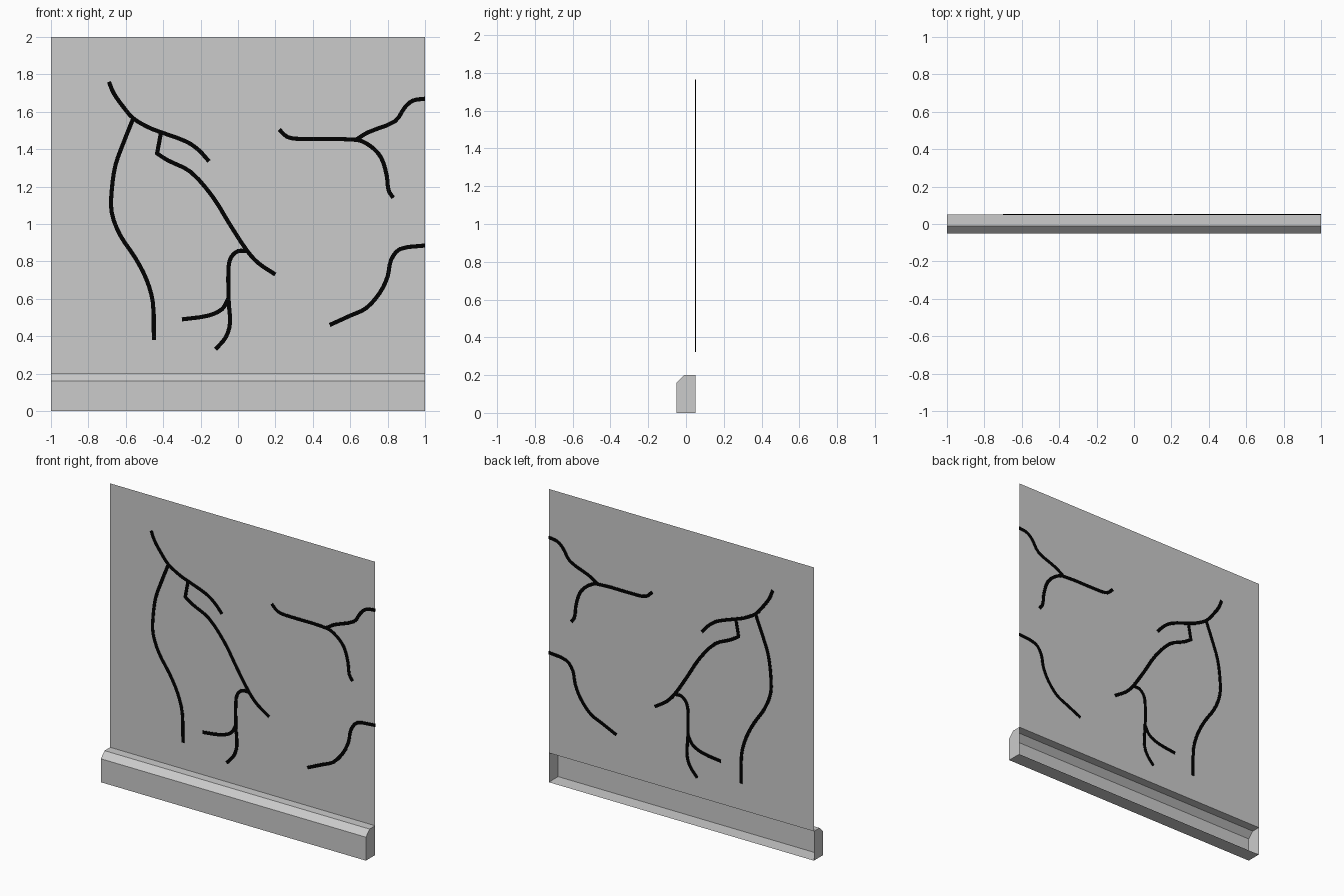
import bpy, bmesh
from mathutils import Vector

if "Cube" in bpy.data.objects:
    bpy.data.objects.remove(bpy.data.objects["Cube"])

WALL_Y = 0.05     # plane of the wall
HALF_W = 0.011    # half width of a crack
HALF_T = 0.003    # half thickness of a crack


def add_object(name, bm, material=None):
    mesh = bpy.data.meshes.new(name)
    bm.to_mesh(mesh)
    bm.free()
    obj = bpy.data.objects.new(name, mesh)
    bpy.context.collection.objects.link(obj)
    if material:
        mesh.materials.append(material)
    return obj


def smooth_path(points, steps=3):
    """Catmull-Rom curve through 2D points."""
    p = [Vector(q) for q in points]
    if len(p) < 3:
        return p
    p = [2 * p[0] - p[1]] + p + [2 * p[-1] - p[-2]]
    out = []
    for a, b, c, d in zip(p, p[1:], p[2:], p[3:]):
        # centripetal-style tangents scaled to the local segment length
        l0, l1, l2 = (b - a).length, (c - b).length, (d - c).length
        m1 = (c - a) / (l0 + l1) * l1
        m2 = (d - b) / (l1 + l2) * l1
        for i in range(steps):
            t = i / steps
            out.append((2*t**3 - 3*t**2 + 1) * b + (t**3 - 2*t**2 + t) * m1
                       + (3*t**2 - 2*t**3) * c + (t**3 - t**2) * m2)
    return out + [p[-2]]


def add_strip(bm, points):
    """Thin flat box strip following a path in the wall plane."""
    path = smooth_path(points)
    rings = []
    for i, c in enumerate(path):
        t = (path[min(i + 1, len(path) - 1)] - path[max(i - 1, 0)]).normalized()
        n = Vector((-t.y, t.x)) * HALF_W
        rings.append([bm.verts.new((min(c.x + s * n.x, 1), WALL_Y + d * HALF_T, c.y + s * n.y))
                      for s, d in ((1, -1), (-1, -1), (-1, 1), (1, 1))])
    for a, b in zip(rings, rings[1:]):
        for k in range(4):
            j = (k + 1) % 4
            bm.faces.new((a[k], a[j], b[j], b[k]))
    bm.faces.new(rings[0][::-1])
    bm.faces.new(rings[-1])


def add_cracks(name, paths):
    bm = bmesh.new()
    for path in paths:
        add_strip(bm, path)
    bmesh.ops.recalc_face_normals(bm, faces=bm.faces)
    add_object(name, bm, black)


black = bpy.data.materials.new("crack_black")
black.diffuse_color = (0, 0, 0, 1)
black.use_nodes = True
black.node_tree.nodes["Principled BSDF"].inputs["Base Color"].default_value = black.diffuse_color

# Wall panel: single sheet above the baseboard
bm = bmesh.new()
bm.faces.new([bm.verts.new((x, WALL_Y, z)) for x, z in ((-1, 0.2), (1, 0.2), (1, 2), (-1, 2))])
add_object("wall_panel", bm)

# Baseboard: chamfered profile, capped ends, open at the back
profile = [(0.05, 0), (-0.05, 0), (-0.05, 0.16), (-0.01, 0.2), (0.05, 0.2)]
bm = bmesh.new()
left, right = ([bm.verts.new((x, y, z)) for y, z in profile] for x in (-1, 1))
for i in range(4):
    bm.faces.new((left[i], left[i + 1], right[i + 1], right[i]))
bm.faces.new(left[::-1])
bm.faces.new(right)
bmesh.ops.recalc_face_normals(bm, faces=bm.faces)
# make sure the front face points outwards
if min(bm.faces, key=lambda f: f.calc_center_median().y).normal.y > 0:
    bmesh.ops.reverse_faces(bm, faces=bm.faces)
add_object("baseboard", bm)

# Cracks on the left half
add_cracks("crack_upper_left", [
    [(-.69, 1.76), (-.665, 1.70), (-.62, 1.635), (-.56, 1.565), (-.475, 1.515),
     (-.41, 1.49), (-.275, 1.44), (-.21, 1.395), (-.155, 1.335)],
    [(-.56, 1.565), (-.61, 1.44), (-.655, 1.315), (-.675, 1.18), (-.675, 1.06),
     (-.63, .94), (-.55, .82), (-.49, .705), (-.455, .58), (-.45, .38)],
    [(-.412, 1.487), (-.434, 1.37)],
])

# Cracks running down the middle
add_cracks("crack_middle", [
    [(-.437, 1.38), (-.375, 1.34), (-.255, 1.28), (-.135, 1.145), (-.045, 1.0),
     (.05, .855), (.11, .79), (.2, .73)],
    [(.05, .855), (0, .855), (-.035, .825), (-.05, .775), (-.05, .59),
     (-.043, .47), (-.065, .395), (-.12, .33)],
    [(-.05, .605), (-.085, .545), (-.16, .51), (-.3, .49)],
])

# Cracks on the right edge
add_cracks("crack_upper_right", [
    [(.22, 1.505), (.265, 1.465), (.33, 1.455), (.635, 1.45), (.71, 1.415),
     (.765, 1.355), (.795, 1.26), (.805, 1.18), (.83, 1.14)],
    [(.63, 1.45), (.695, 1.49), (.84, 1.55), (.893, 1.625), (.936, 1.66), (1, 1.67)],
])
add_cracks("crack_lower_right", [
    [(1, .885), (.866, .866), (.818, .807), (.80, .72), (.76, .635),
     (.685, .55), (.6, .51), (.49, .46)],
])
